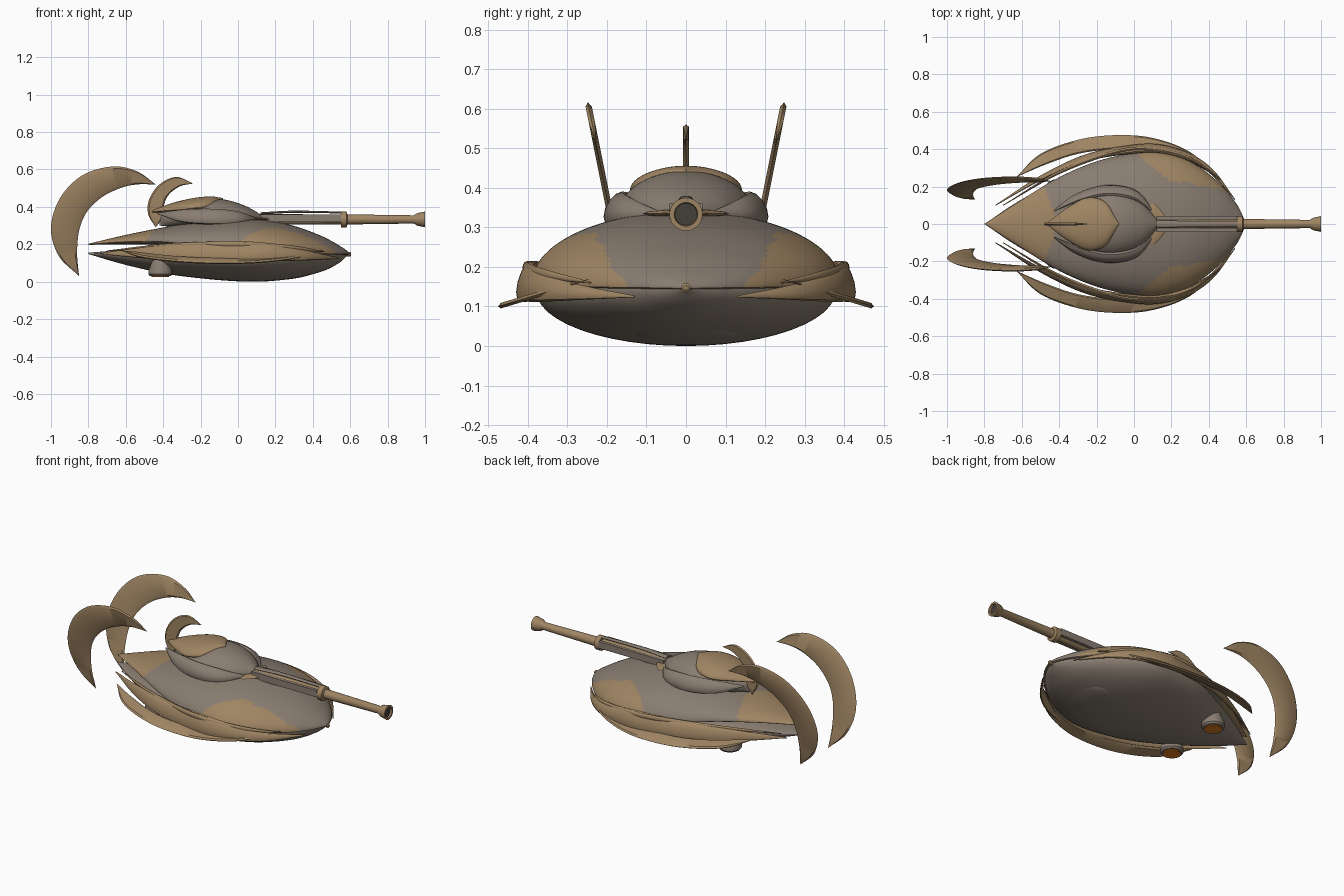
import bpy, bmesh, math
from mathutils import Vector

if "Cube" in bpy.data.objects:
    bpy.data.objects.remove(bpy.data.objects["Cube"])


def material(name, col):
    m = bpy.data.materials.new(name)
    m.diffuse_color = (*col, 1)
    m.use_nodes = True
    m.node_tree.nodes["Principled BSDF"].inputs["Base Color"].default_value = m.diffuse_color
    return m


TAN = material("tan armour", (0.35, 0.235, 0.125))
GREY = material("warm grey armour", (0.25, 0.205, 0.165))
DARK = material("dark bore", (0.06, 0.05, 0.04))
ORANGE = material("orange glow", (0.7, 0.2, 0.01))


def smooth(pts, k=8):
    """Catmull-Rom through a list of tuples."""
    out = []
    for i in range(len(pts) - 1):
        p1, p2 = Vector(pts[i]), Vector(pts[i + 1])
        p0 = Vector(pts[i - 1]) if i else p1 * 2 - p2
        p3 = Vector(pts[i + 2]) if i + 2 < len(pts) else p2 * 2 - p1
        for j in range(k):
            t = j / k
            out.append(0.5 * (2 * p1 + (p2 - p0) * t + (2 * p0 - 5 * p1 + 4 * p2 - p3) * t * t
                              + (3 * p1 - p0 - 3 * p2 + p3) * t ** 3))
    return out + [Vector(pts[-1])]


def loft(name, rings, *mats):
    bm = bmesh.new()
    vs = [[bm.verts.new(p) for p in r] for r in rings]
    n = len(vs[0])
    for a, b in zip(vs, vs[1:]):
        for i in range(n):
            j = (i + 1) % n
            bm.faces.new((a[i], a[j], b[j], b[i]))
    bm.faces.new(vs[0])
    bm.faces.new(vs[-1])
    bmesh.ops.remove_doubles(bm, verts=bm.verts, dist=0.0004)
    bmesh.ops.recalc_face_normals(bm, faces=bm.faces)
    me = bpy.data.meshes.new(name)
    bm.to_mesh(me)
    bm.free()
    ob = bpy.data.objects.new(name, me)
    bpy.context.collection.objects.link(ob)
    for m in mats:
        me.materials.append(m)
    return ob


def body(name, stations, *mats, n=48, k=10):
    """Stations: x, half width, rim z, top z, bottom z."""
    rings = []
    for x, w, zr, zt, zb in smooth(stations, k):
        ring = []
        for i in range(n):
            a = 2 * math.pi * i / n
            s = math.sin(a)
            ring.append((x, max(w, 0) * math.cos(a), zr + s * (zt - zr if s > 0 else zr - zb)))
        rings.append(ring)
    return loft(name, rings, *mats)


def ribbon(name, path, side, mat, lean=0.0):
    """Curved lens band. Path: x, y, z, half height, half thickness."""
    p = smooth(path)
    rings = []
    for i, (x, y, z, h, t) in enumerate(p):
        a, b = p[max(i - 1, 0)], p[min(i + 1, len(p) - 1)]
        d = Vector((b[0] - a[0], b[1] - a[1])).normalized()
        ring = []
        for j in range(12):
            c, s = math.cos(j * math.pi / 6), math.sin(j * math.pi / 6)
            o = t * c - lean * h * s
            ring.append((x - d.y * o, side * (y + d.x * o), z + h * s))
        rings.append(ring)
    return loft(name, rings, mat)


def crescent(name, outer, inner, place, t, mat):
    """Thin sickle blade with bevelled edges."""
    rings = []
    for o, i in zip(smooth(outer), smooth(inner)):
        th = t * min(1, (o - i).length / 0.05)
        a, b = o.lerp(i, 0.1), o.lerp(i, 0.9)
        rings.append([place(*o, 0), place(*a, th), place(*b, th),
                      place(*i, 0), place(*b, -th), place(*a, -th)])
    return loft(name, rings, mat)


def lathe(name, prof, place, mat, n=24):
    """Profile: distance along axis, radius."""
    return loft(name, [[place(h, r * math.cos(2 * math.pi * i / n), r * math.sin(2 * math.pi * i / n))
                        for i in range(n)] for h, r in prof], mat)


# lower hull: belly and inner deck
body("lower_hull", [
    (-.80, 0, .15, .155, .148), (-.62, .12, .15, .172, .095), (-.4, .24, .15, .21, .045),
    (-.2, .33, .145, .25, .018), (0, .37, .14, .27, .002), (.15, .375, .14, .27, .002),
    (.3, .32, .14, .25, .018), (.45, .21, .14, .2, .055), (.54, .1, .145, .17, .1),
    (.59, 0, .148, .15, .146)], GREY)

# upper shell: tan tail and front cheeks, grey middle
shell = body("upper_shell", [
    (-.80, 0, .2, .203, .197), (-.6, .13, .215, .25, .2), (-.4, .25, .215, .29, .195),
    (-.2, .335, .19, .325, .17), (0, .38, .17, .34, .15), (.15, .385, .16, .328, .145),
    (.3, .335, .155, .298, .142), (.45, .225, .15, .243, .14), (.55, .105, .148, .188, .142),
    (.60, 0, .148, .152, .144)], GREY, TAN, n=96, k=14)
for f in shell.data.polygons:
    x, y = f.center.x, abs(f.center.y)
    tail = x < -.4 - .4 * y
    edge = .37 - .8 * (x - .02) if x < .18 else .24 - .19 * (x - .18)
    if tail or (x > .02 and y > min(edge, .5 - .75 * (x - .05))):
        f.material_index = 1

# small nose knob and belly plate
lathe("nose_knob", [(.57, .012), (.6, .012), (.605, .006)], lambda h, a, b: (h, a, .147 + b), TAN, 12)
body("belly_plate", [(.16, .1, .02, .03, .002), (.32, .13, .035, .05, .02),
                     (.46, 0, .062, .066, .058)], GREY, n=16)

for side, tag in ((1, "left"), (-1, "right")):
    # side armour band
    ribbon("side_band_" + tag, [
        (-.74, .1, .15, .002, .002), (-.5, .245, .155, .03, .01), (-.25, .355, .16, .045, .016),
        (0, .4, .163, .052, .02), (.15, .4, .16, .048, .02), (.3, .355, .148, .036, .018),
        (.42, .275, .136, .02, .012), (.54, .13, .125, .002, .002)], side, TAN, .25)
    # upper thin trim just above the band
    ribbon("side_trim_" + tag, [
        (-.7, .1, .165, .002, .002), (-.4, .275, .19, .012, .008), (-.1, .385, .2, .015, .01),
        (.1, .4, .195, .015, .01), (.3, .35, .18, .012, .008), (.46, .24, .16, .002, .002)], side, TAN)
    # flat sickle fin around the flank
    crescent("flank_fin_" + tag,
             [(-.63, .25), (-.5, .375), (-.3, .45), (-.1, .475), (.1, .46), (.3, .385), (.46, .24)],
             [(-.63, .25), (-.48, .315), (-.3, .375), (-.1, .4), (.1, .395), (.28, .34), (.46, .24)],
             lambda x, y, o, s=side: (x, s * y, .1 + (.475 - y) * .3 + o), .007, TAN)
    # large rear crescent
    crescent("rear_crescent_" + tag,
             [(-.44, .52), (-.54, .59), (-.67, .616), (-.83, .57), (-.95, .45), (-1, .29),
              (-.96, .14), (-.85, .03)],
             [(-.44, .52), (-.54, .52), (-.63, .5), (-.73, .45), (-.81, .37), (-.85, .27),
              (-.86, .15), (-.85, .03)],
             lambda x, z, o, s=side: (x, s * (.125 + .2 * z + o), z), .008, TAN)
    # turret side petal
    ribbon("turret_petal_" + tag, [
        (-.43, .07, .365, .003, .003), (-.3, .14, .352, .033, .02), (-.15, .178, .348, .042, .026),
        (0, .155, .343, .034, .024), (.1, .07, .338, .003, .003)], side, GREY, .35)
    # gun side rail
    loft("gun_rail_" + tag, [[(x, side * (.034 + a), .335 + b) for a, b in
                              ((-.012, -.015), (.008, -.015), (.008, .025), (-.012, .025))]
                             for x in (.12, .55)], GREY)
    # mount tab beside the gun
    body("gun_tab_" + tag, [(.05, 0, .335, .338, .332), (.1, .11, .335, .345, .325),
                            (.2, 0, .335, .338, .332)], TAN, n=12)
    # hover thruster
    put = lambda h, a, b, s=side: (-.415 + a, s * .175 + b, h)
    lathe("thruster_" + tag, [(.12, .04), (.06, .064), (.04, .064), (.03, .056)], put, GREY)
    lathe("thruster_glow_" + tag, [(.032, .047), (.026, .047)], put, ORANGE)

# turret dome and tan hood
body("turret_dome", [(-.42, 0, .335, .35, .3), (-.32, .1, .335, .4, .29), (-.2, .16, .335, .436, .29),
                     (-.08, .165, .335, .44, .29), (.04, .115, .335, .405, .29),
                     (.145, 0, .335, .345, .3)], GREY)
body("turret_hood", [(-.47, 0, .373, .376, .37), (-.36, .085, .385, .418, .37),
                     (-.25, .14, .392, .445, .375), (-.15, .115, .41, .456, .39),
                     (-.08, 0, .442, .447, .435)], TAN)

# crest crescent on the turret
crescent("turret_crest",
         [(-.24, .525), (-.33, .56), (-.42, .52), (-.475, .44), (-.48, .36), (-.44, .29)],
         [(-.24, .525), (-.31, .51), (-.37, .465), (-.395, .41), (-.4, .35), (-.44, .29)],
         lambda x, z, o: (x, o, z), .007, TAN)

# gun barrel, collar, muzzle and top rail
axis = lambda h, a, b: (h, a, .333 + b)
lathe("gun_barrel", [(.05, .03), (.55, .026), (.55, .042), (.58, .042), (.585, .027), (.94, .022),
                     (.96, .034), (1, .042), (1, .03), (.985, .027)], axis, TAN)
lathe("muzzle_bore", [(.97, .029), (.99, .029)], axis, DARK)
ribbon("gun_top_rail", [(.12, 0, .365, .006, .02), (.3, 0, .374, .006, .016), (.55, 0, .37, .005, .012)], 1, GREY)

# smooth shading with kept edges
for ob in bpy.data.objects:
    ob.select_set(True)
    bpy.context.view_layer.objects.active = ob
bpy.ops.object.shade_smooth_by_angle(angle=math.radians(35))
